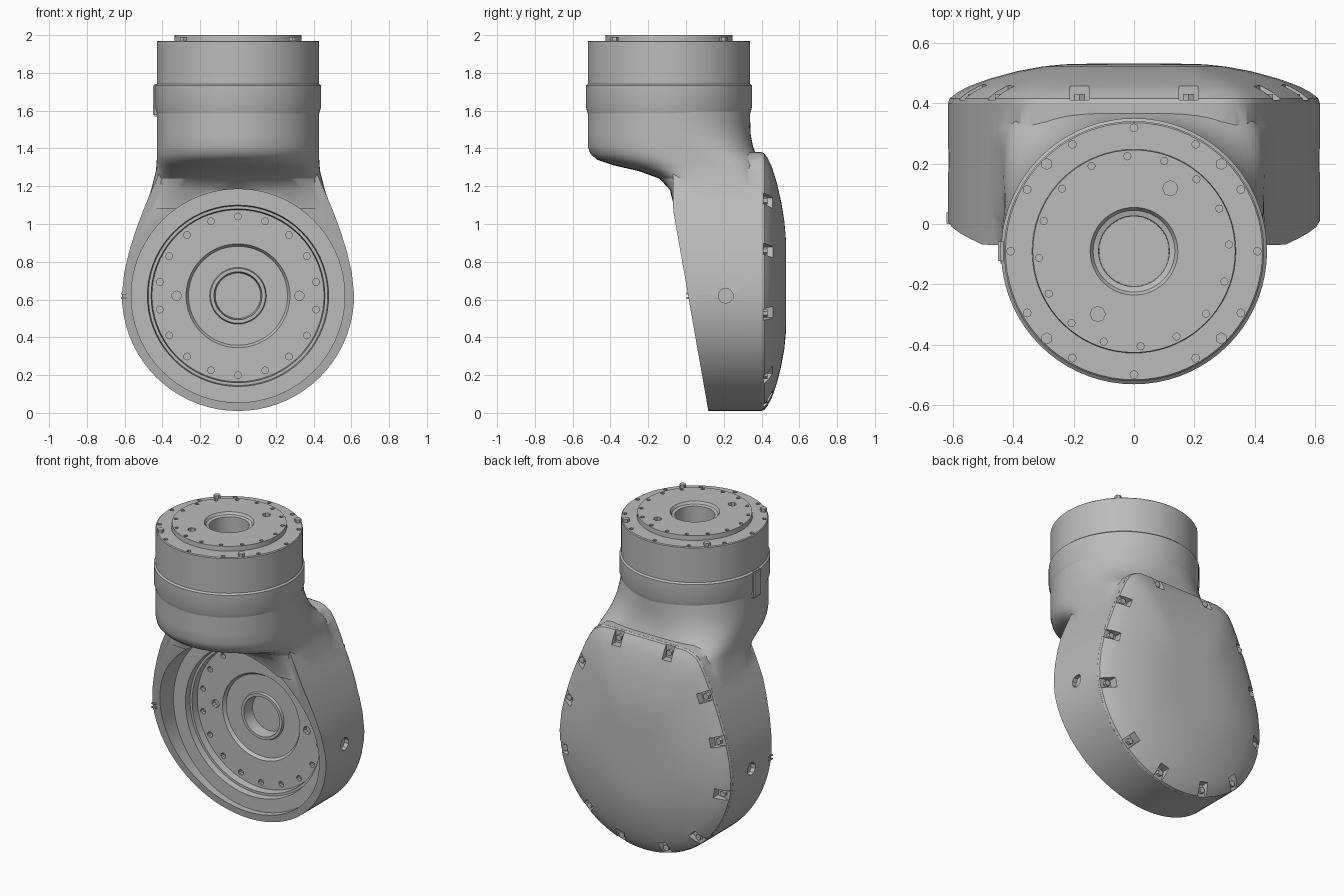
import bpy, bmesh, math
from math import sin, cos, pi
from mathutils import Vector, Matrix

cube = bpy.data.objects.get("Cube")
if cube:
    bpy.data.objects.remove(cube)

GREY = (0.5, 0.5, 0.5, 1)
metal = bpy.data.materials.new("cast grey")
metal.use_nodes = True
metal.diffuse_color = GREY
metal.node_tree.nodes["Principled BSDF"].inputs["Base Color"].default_value = GREY

HEAD_Y = -0.09       # vertical axis of the upper joint
HUB_Z = 0.62         # height of the lower joint axis
COVER_Y = 0.40       # plane where the rear cover starts


def make(name, bm):
    bmesh.ops.recalc_face_normals(bm, faces=bm.faces)
    mesh = bpy.data.meshes.new(name)
    bm.to_mesh(mesh)
    bm.free()
    mesh.materials.append(metal)
    ob = bpy.data.objects.new(name, mesh)
    bpy.context.collection.objects.link(ob)
    return ob


def loft(name, rings):
    bm = bmesh.new()
    loops = [[bm.verts.new(p) for p in ring] for ring in rings]
    n = len(loops[0])
    for a, b in zip(loops, loops[1:]):
        for i in range(n):
            j = (i + 1) % n
            bm.faces.new((a[i], a[j], b[j], b[i]))
    bm.faces.new(loops[0])
    bm.faces.new(loops[-1])
    return make(name, bm)


def lathe(name, profile, place, n=72):
    """Closed turned solid; place(r*cos, r*sin, h) sets the axis."""
    return loft(name, [[place(r * cos(2 * pi * i / n), r * sin(2 * pi * i / n), h)
                        for i in range(n)] for r, h in profile])


def pegs(name, items, sides=10):
    """Many small cylinders in one mesh: (centre, axis, radius, length)."""
    bm = bmesh.new()
    for centre, axis, radius, length in items:
        turn = Vector(axis).to_track_quat('Z', 'Y').to_matrix().to_4x4()
        bmesh.ops.create_cone(bm, cap_ends=True, segments=sides, radius1=radius, radius2=radius,
                              depth=length, matrix=Matrix.Translation(centre) @ turn)
    return make(name, bm)


def boolean(ob, other, operation):
    mod = ob.modifiers.new(operation.lower(), 'BOOLEAN')
    mod.operation, mod.object, mod.solver = operation, other, 'EXACT'
    graph = bpy.context.evaluated_depsgraph_get()
    mesh = bpy.data.meshes.new_from_object(ob.evaluated_get(graph))
    ob.modifiers.clear()
    ob.data = mesh
    bpy.data.objects.remove(other)


def smooth(ob, angle=32):
    bpy.ops.object.select_all(action='DESELECT')
    ob.select_set(True)
    bpy.context.view_layer.objects.active = ob
    bpy.ops.object.shade_smooth_by_angle(angle=math.radians(angle))


def upright(x, y, h):
    return (x, y + HEAD_Y, h)


def forward(x, z, y):
    return (x, y, z + HUB_Z)


# Pear-shaped outline shared by the housing and its rear cover
half = [(0.1, 1.38), (0.2, 1.38), (0.29, 1.378), (0.335, 1.365), (0.372, 1.34), (0.405, 1.29),
        (0.43, 1.24), (0.465, 1.16), (0.503, 1.07), (0.54, 0.97), (0.575, 0.86), (0.602, 0.745)]
half += [(0.615 * cos(a * pi / 36), 0.625 - 0.615 * sin(a * pi / 36)) for a in range(18)]
outline = [(0, 1.38)] + half + [(0, 0.01)] + [(-x, z) for x, z in reversed(half)]

# Housing with slanted front
housing = loft("lower_housing", [
    [(x, max(-0.07, 0.12 - 0.175 * z), z) for x, z in outline],
    [(x, COVER_Y, z) for x, z in outline]])


# Neck blending the round upper joint into the housing
def section(z, hx, front, mid, back, pf, pb, n=72):
    ring = []
    for i in range(n):
        c, s = cos(2 * pi * i / n), sin(2 * pi * i / n)
        p = pb if s > 0 else pf
        depth = back - mid if s > 0 else mid - front
        x = math.copysign(abs(c) ** (2 / p), c) * hx
        ring.append((x, mid + math.copysign(abs(s) ** (2 / p), s) * depth, z))
    return ring


neck = loft("neck", [section(*s) for s in (
    (1.62, 0.43, -0.52, -0.09, 0.34, 2, 2),
    (1.54, 0.43, -0.52, -0.09, 0.34, 2, 2.15),
    (1.47, 0.43, -0.52, -0.09, 0.343, 2, 2.5),
    (1.41, 0.43, -0.52, -0.09, 0.355, 2, 3.1),
    (1.37, 0.43, -0.505, -0.08, 0.37, 2, 4),
    (1.34, 0.43, -0.47, -0.06, 0.385, 2, 5),
    (1.31, 0.432, -0.38, 0, 0.39, 2.2, 6),
    (1.28, 0.435, -0.25, 0.05, 0.39, 2.6, 6),
    (1.24, 0.445, -0.14, 0.1, 0.39, 3.5, 7),
    (1.18, 0.46, -0.085, 0.12, 0.39, 5, 8),
    (1.08, 0.495, -0.062, 0.15, 0.39, 8, 8))])
boolean(housing, neck, 'UNION')

# Stepped circular recess in the front, with hub ring and bore
recess = lathe("recess_cutter", [
    (0.565, -0.3), (0.565, 0.15), (0.48, 0.15), (0.475, 0.19), (0.46, 0.19), (0.455, 0.235),
    (0.275, 0.235), (0.262, 0.255), (0.15, 0.255), (0.145, 0.24), (0.127, 0.24),
    (0.12, 0.32), (0.01, 0.32)], forward)
boolean(housing, recess, 'DIFFERENCE')

# Bolt holes in the recess floor and one port on each side
holes = [((0.42 * sin(i * pi / 9), 0.24, HUB_Z + 0.42 * cos(i * pi / 9)), (0, 1, 0), 0.018, 0.05)
         for i in range(18)]
for side in (-1, 1):
    holes.append(((side * 0.325, 0.24, HUB_Z), (0, 1, 0), 0.025, 0.05))
    holes.append(((side * 0.615, 0.21, HUB_Z), (1, 0, 0), 0.04, 0.06))
boolean(housing, pegs("hole_cutter", holes), 'DIFFERENCE')
smooth(housing)

# Domed rear cover
MID_Z = 0.66
cover = loft("rear_cover", [
    [(x * k, y, MID_Z + (z - MID_Z) * k) for x, z in outline] for y, k in (
        (COVER_Y - 0.002, 1), (0.415, 0.992), (0.435, 0.95), (0.455, 0.89), (0.48, 0.78),
        (0.505, 0.63), (0.52, 0.5), (0.528, 0.38), (0.53, 0.25))])

# Bolt pockets around the cover edge: x, z and outward direction
pockets = [(0.18, 1.38, 0, 1), (0.485, 1.14, 0.93, 0.36), (0.575, 0.87, 0.97, 0.25),
           (0.605, 0.52, 0.98, -0.17), (0.42, 0.17, 0.7, -0.72), (0.17, 0.03, 0.26, -0.97)]
bm = bmesh.new()
bolts = []
for side in (-1, 1):
    for x, z, dx, dz in pockets:
        out = Vector((side * dx, 0, dz)).normalized()
        along = Vector((0, 1, 0))
        basis = Matrix((out, along, out.cross(along))).transposed().to_4x4()
        spot = Vector((side * x, 0.51, z))
        bmesh.ops.create_cube(bm, size=1, matrix=Matrix.Translation(spot) @ basis
                              @ Matrix.Diagonal((0.17, 0.2, 0.062, 1)))
        bolts.append((spot - out * 0.045 - along * 0.092, along, 0.02, 0.025))
boolean(cover, make("pocket_cutter", bm), 'DIFFERENCE')
smooth(cover)
pegs("cover_bolts", bolts, 6)

# Upper joint: collar, drum, flange and bore
head = lathe("upper_joint", [
    (0.01, 1.56), (0.425, 1.56), (0.431, 1.59), (0.44, 1.62), (0.44, 1.733), (0.43, 1.742),
    (0.43, 1.965), (0.425, 1.97), (0.337, 1.97), (0.335, 2.0), (0.145, 2.0), (0.135, 1.985),
    (0.117, 1.98), (0.115, 1.85), (0.01, 1.85)], upright)
UP = (0, 0, 1)


def ring_of(count, radius, z, size, start=0.0):
    return [(upright(radius * cos(start + 2 * pi * i / count),
                     radius * sin(start + 2 * pi * i / count), z), UP, size, 0.05)
            for i in range(count)]


top_holes = ring_of(12, 0.408, 1.97, 0.013) + ring_of(16, 0.315, 2.0, 0.012, 0.07)
top_holes += ring_of(2, 0.24, 2.0, 0.025, pi / 3)
boolean(head, pegs("top_hole_cutter", top_holes, 8), 'DIFFERENCE')
smooth(head)
pegs("flange_studs", ring_of(4, 0.408, 1.965, 0.02, pi / 4), 6)


# Small side tab under the collar and index pointer on the housing
def block(name, centre, size, bevel):
    bm = bmesh.new()
    bmesh.ops.create_cube(bm, size=1, matrix=Matrix.Translation(centre)
                          @ Matrix.Diagonal((*size, 1)))
    bmesh.ops.bevel(bm, geom=bm.edges[:], offset=bevel, segments=2, affect='EDGES')
    return make(name, bm)


block("collar_tab", (-0.43, HEAD_Y, 1.655), (0.04, 0.08, 0.17), 0.008)
for dz in (-0.012, 0.012):
    block("index_pointer", (-0.605, 0.02, HUB_Z + dz), (0.03, 0.04, 0.01), 0.002)
